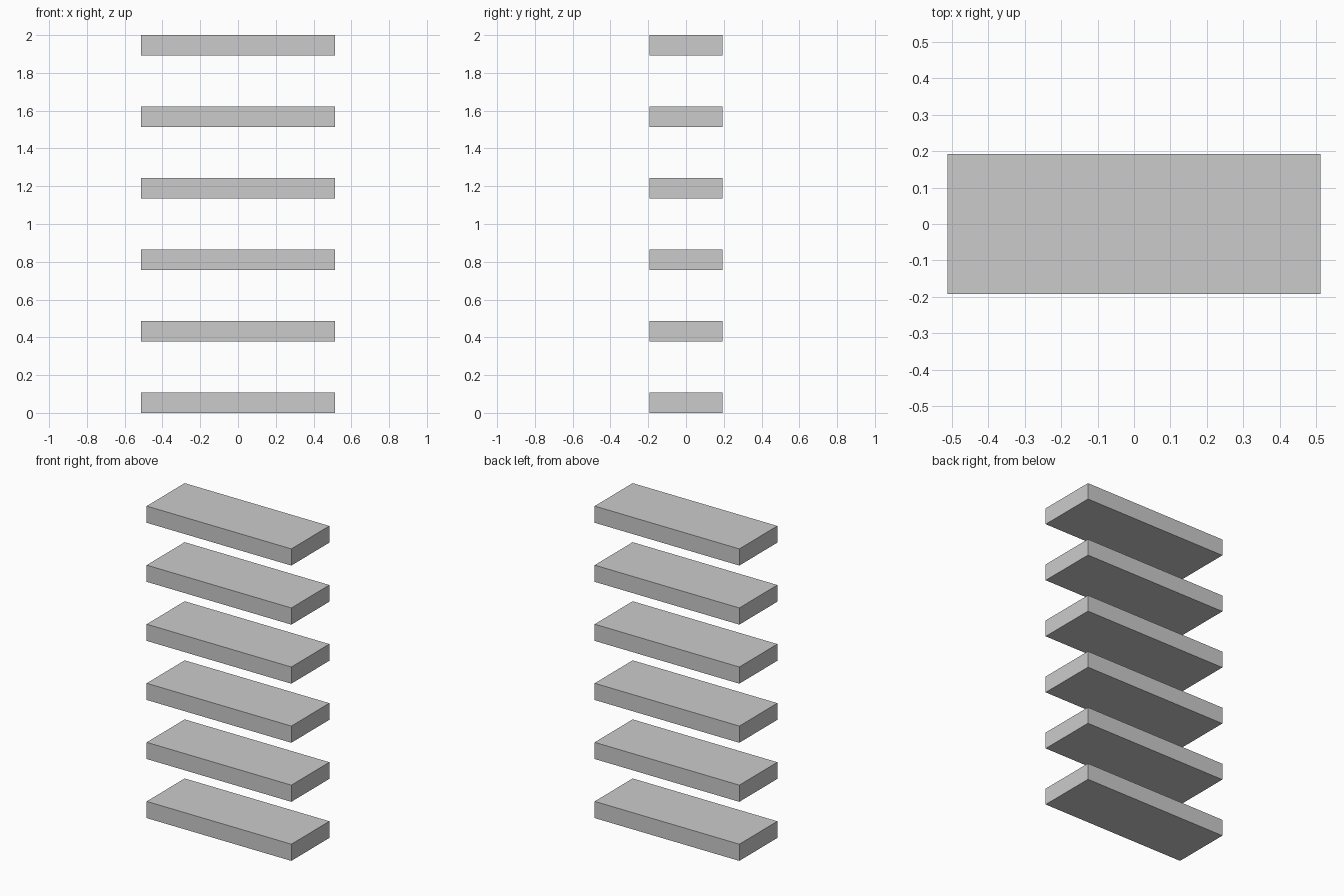
import bpy

if "Cube" in bpy.data.objects:
    bpy.data.objects.remove(bpy.data.objects["Cube"])

# Stack of six identical, evenly spaced slabs
COUNT = 6
WIDTH, DEPTH, THICK, TOTAL = 1.026, 0.385, 0.107, 2.0
STEP = (TOTAL - THICK) / (COUNT - 1)


def add_slab(name, z_bottom):
    bpy.ops.mesh.primitive_cube_add(size=1, location=(0, 0, z_bottom + THICK / 2))
    slab = bpy.context.object
    slab.name = name
    slab.scale = (WIDTH, DEPTH, THICK)
    bpy.ops.object.transform_apply(location=False, rotation=False, scale=True)


# Slabs from the ground up
for i in range(COUNT):
    add_slab(f"slab_{i + 1}", i * STEP)
